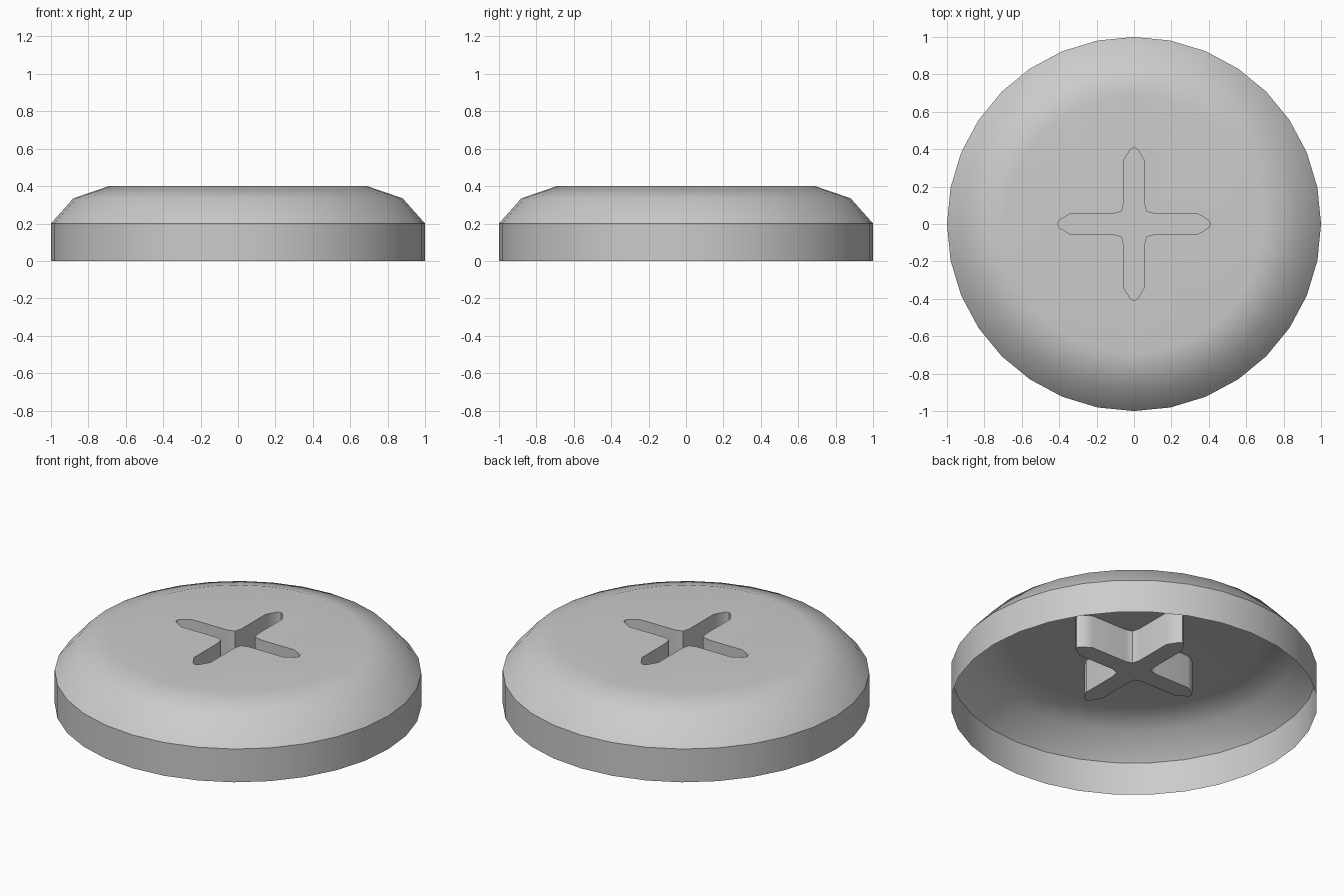
import bpy, bmesh
from math import sin, cos, pi, radians
from mathutils import Matrix, Vector

if "Cube" in bpy.data.objects:
    bpy.data.objects.remove(bpy.data.objects["Cube"], do_unlink=True)

SIDES = 32
FLOOR_Z = 0.2
# Radius and height of the domed head, from the open rim to the flat top
PROFILE = [(1, 0), (1, 0.2), (0.88, 0.335), (0.69, 0.4)]
TOP_Z = PROFILE[-1][1]

# One quarter of the cross outline, mirrored about the diagonal
half = [(0.41, 0), (0.398, 0.02), (0.34, 0.055), (0.11, 0.055), (0.08, 0.063)]
corner = half + [(0.066, 0.066)] + [(y, x) for x, y in reversed(half)]
quarter = corner[:-1]

bm = bmesh.new()


def loft(lower, upper):
    """Join two closed loops of equal length with quads."""
    n = len(lower)
    for i in range(n):
        j = (i + 1) % n
        bm.faces.new((lower[i], lower[j], upper[j], upper[i]))


# Domed shell, open underneath
rings = [[bm.verts.new((r * cos(2 * pi * i / SIDES), r * sin(2 * pi * i / SIDES), z))
          for i in range(SIDES)] for r, z in PROFILE]
for lower, upper in zip(rings, rings[1:]):
    loft(lower, upper)

# Cross-shaped drive recess: walls and floor
outline = [Matrix.Rotation(k * pi / 2, 3, 'Z') @ Vector((x, y, 0))
           for k in range(4) for x, y in quarter]
mouth = [bm.verts.new((p.x, p.y, TOP_Z)) for p in outline]
base = [bm.verts.new((p.x, p.y, FLOOR_Z)) for p in outline]
loft(mouth, base)
bm.faces.new(base)

# Flat top, one face per quadrant around the recess
rim, step, q = rings[-1], SIDES // 4, len(quarter)
for k in range(4):
    arc = [rim[(k * step + i) % SIDES] for i in range(step + 1)]
    slot = [mouth[(k * q + i) % len(mouth)] for i in range(q + 1)]
    bm.faces.new(arc + slot[::-1])

mesh = bpy.data.meshes.new("screw_head")
bm.to_mesh(mesh)
bm.free()
head = bpy.data.objects.new("screw_head", mesh)
bpy.context.collection.objects.link(head)

# Plain grey
grey = bpy.data.materials.new("light_grey")
grey.use_nodes = True
colour = (0.6, 0.6, 0.6, 1)
grey.diffuse_color = colour
grey.node_tree.nodes["Principled BSDF"].inputs["Base Color"].default_value = colour
mesh.materials.append(grey)

# Smooth dome and fillets, crisp rim and recess edges
bpy.ops.object.select_all(action='DESELECT')
head.select_set(True)
bpy.context.view_layer.objects.active = head
bpy.ops.object.shade_smooth_by_angle(angle=radians(36))
weighted = head.modifiers.new("flat_top_shading", 'WEIGHTED_NORMAL')
weighted.keep_sharp = True
